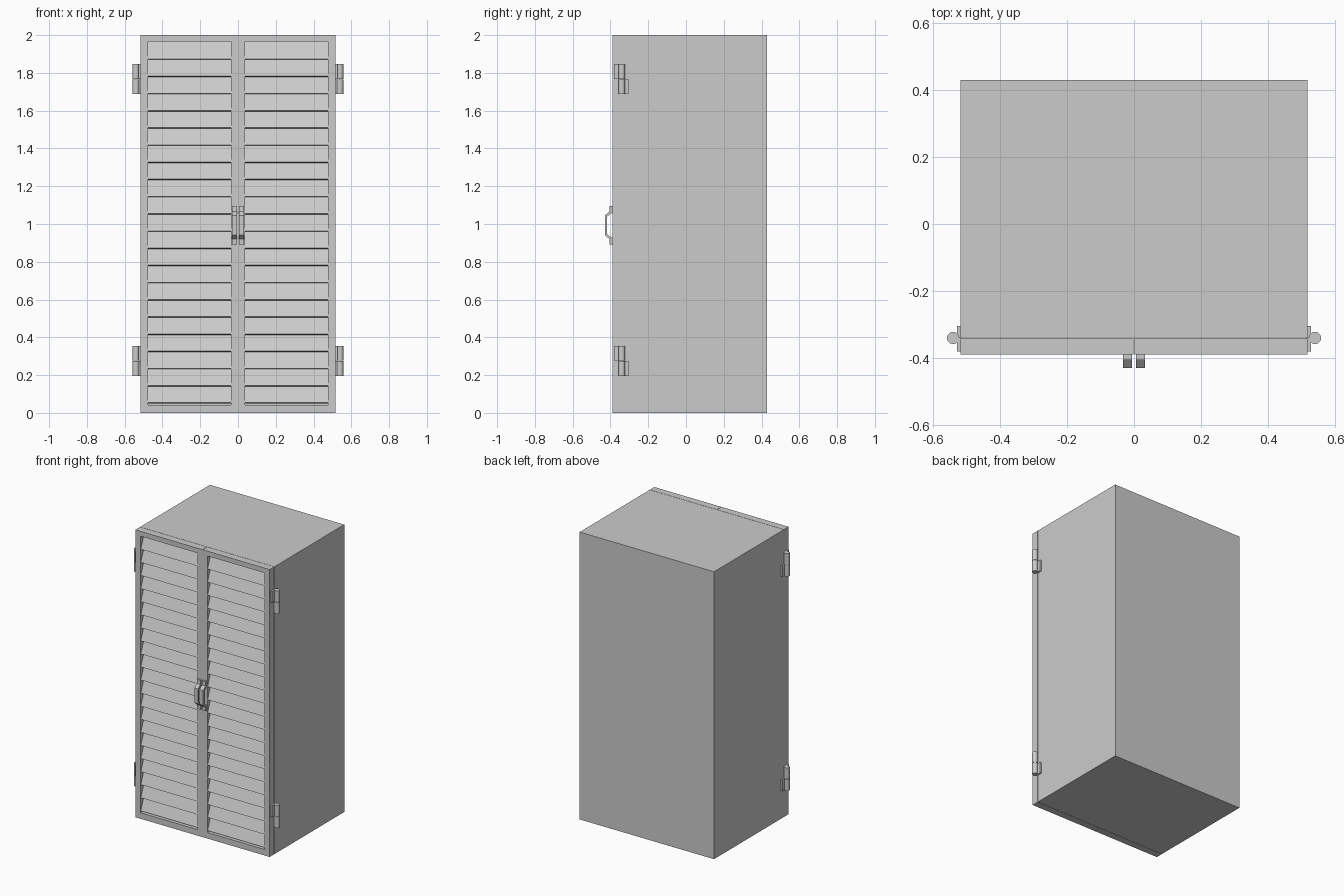
import bpy, bmesh
from mathutils import Vector, Matrix

if "Cube" in bpy.data.objects:
    bpy.data.objects.remove(bpy.data.objects["Cube"])

W, FRONT, BACK, H = 0.517, -0.39, 0.43, 2.0
DOOR_BACK = -0.34


def finish(bm, name, mirror=False):
    bmesh.ops.recalc_face_normals(bm, faces=bm.faces)
    me = bpy.data.meshes.new(name)
    bm.to_mesh(me)
    bm.free()
    ob = bpy.data.objects.new(name, me)
    bpy.context.collection.objects.link(ob)
    if mirror:
        mirror_x(ob)
    return ob


def mirror_x(ob):
    m = ob.modifiers.new("mirror", 'MIRROR')
    m.use_mirror_merge = False


def add_box(bm, x0, x1, y0, y1, z0, z1):
    mat = Matrix.Translation(((x0 + x1) / 2, (y0 + y1) / 2, (z0 + z1) / 2)) \
        @ Matrix.Diagonal((x1 - x0, y1 - y0, z1 - z0, 1))
    bmesh.ops.create_cube(bm, size=1, matrix=mat)


def prism_x(bm, profile, x0, x1):
    """Extrude a closed (y, z) profile along x."""
    face = bm.faces.new([bm.verts.new((x0, y, z)) for y, z in profile])
    ext = bmesh.ops.extrude_face_region(bm, geom=[face], use_keep_orig=True)
    verts = [g for g in ext["geom"] if isinstance(g, bmesh.types.BMVert)]
    bmesh.ops.translate(bm, verts=verts, vec=(x1 - x0, 0, 0))


# Cabinet shell: box hollowed out from its open front
bm = bmesh.new()
add_box(bm, -W, W, DOOR_BACK + 0.002, BACK, 0, H)
bm.normal_update()
front = min(bm.faces, key=lambda f: f.calc_center_median().y)
bmesh.ops.inset_region(bm, faces=[front], thickness=0.03)
ext = bmesh.ops.extrude_face_region(bm, geom=[front])
bmesh.ops.translate(bm, vec=(0, 0.74, 0),
                    verts=[g for g in ext["geom"] if isinstance(g, bmesh.types.BMVert)])
if front.is_valid:
    bmesh.ops.delete(bm, geom=[front], context='FACES_ONLY')
finish(bm, "cabinet_shell")

# Door frames: rectangular ring, mirrored to the other side
bm = bmesh.new()
loops = []
for x0, x1, z0, z1, y in ((0.001, W, 0, H, FRONT), (0.037, 0.477, 0.042, 1.966, FRONT),
                          (0.037, 0.477, 0.042, 1.966, DOOR_BACK), (0.001, W, 0, H, DOOR_BACK)):
    loops.append([bm.verts.new((x, y, z))
                  for x, z in ((x0, z0), (x1, z0), (x1, z1), (x0, z1))])
for a in range(4):
    la, lb = loops[a], loops[(a + 1) % 4]
    for i in range(4):
        j = (i + 1) % 4
        bm.faces.new((la[i], la[j], lb[j], lb[i]))
finish(bm, "door_frame", mirror=True)

# Louver slats: tilted boards with the lower edge outward
bm = bmesh.new()
d = Vector((0.036, 0.092))
n = Vector((d.y, -d.x)).normalized() * 0.012
p = Vector((-0.387, 0.054))
prism_x(bm, [p, p + d, p + d + n, p + n], 0.036, 0.478)
slats = finish(bm, "louver_slats")
arr = slats.modifiers.new("array", 'ARRAY')
arr.count = 21
arr.use_relative_offset = False
arr.use_constant_offset = True
arr.constant_offset_displace = (0, 0, 0.091)
mirror_x(slats)

# Pull handles: bent strap profile
bm = bmesh.new()
top = [(-0.39, 1.095), (-0.405, 1.095), (-0.406, 1.066), (-0.43, 1.045)]
inner = [(-0.418, 1.038), (-0.398, 1.056), (-0.39, 1.058)]
flip = lambda pts: [(y, 1.986 - z) for y, z in reversed(pts)]
prism_x(bm, top + flip(top) + flip(inner) + inner, 0.006, 0.033)
finish(bm, "pull_handle", mirror=True)

# Hinges: upper leaf on the door, lower leaf on the cabinet
for label, zc in (("upper", 1.767), ("lower", 0.276)):
    bm = bmesh.new()
    for z0, z1, side in ((zc + 0.001, zc + 0.079, -1), (zc - 0.08, zc - 0.001, 1)):
        ya, yb = (-0.381, -0.339) if side < 0 else (-0.341, -0.305)
        add_box(bm, W - 0.002, 0.528, ya, yb, z0, z1)
        add_box(bm, 0.522, 0.532, -0.348, -0.332, z0, z1)
        ret = bmesh.ops.create_cone(
            bm, cap_ends=True, segments=20, radius1=0.018, radius2=0.018, depth=z1 - z0,
            matrix=Matrix.Translation((0.540, -0.34, (z0 + z1) / 2)))
        for f in {f for v in ret["verts"] for f in v.link_faces}:
            f.smooth = len(f.verts) == 4
    finish(bm, label + "_hinge", mirror=True)
